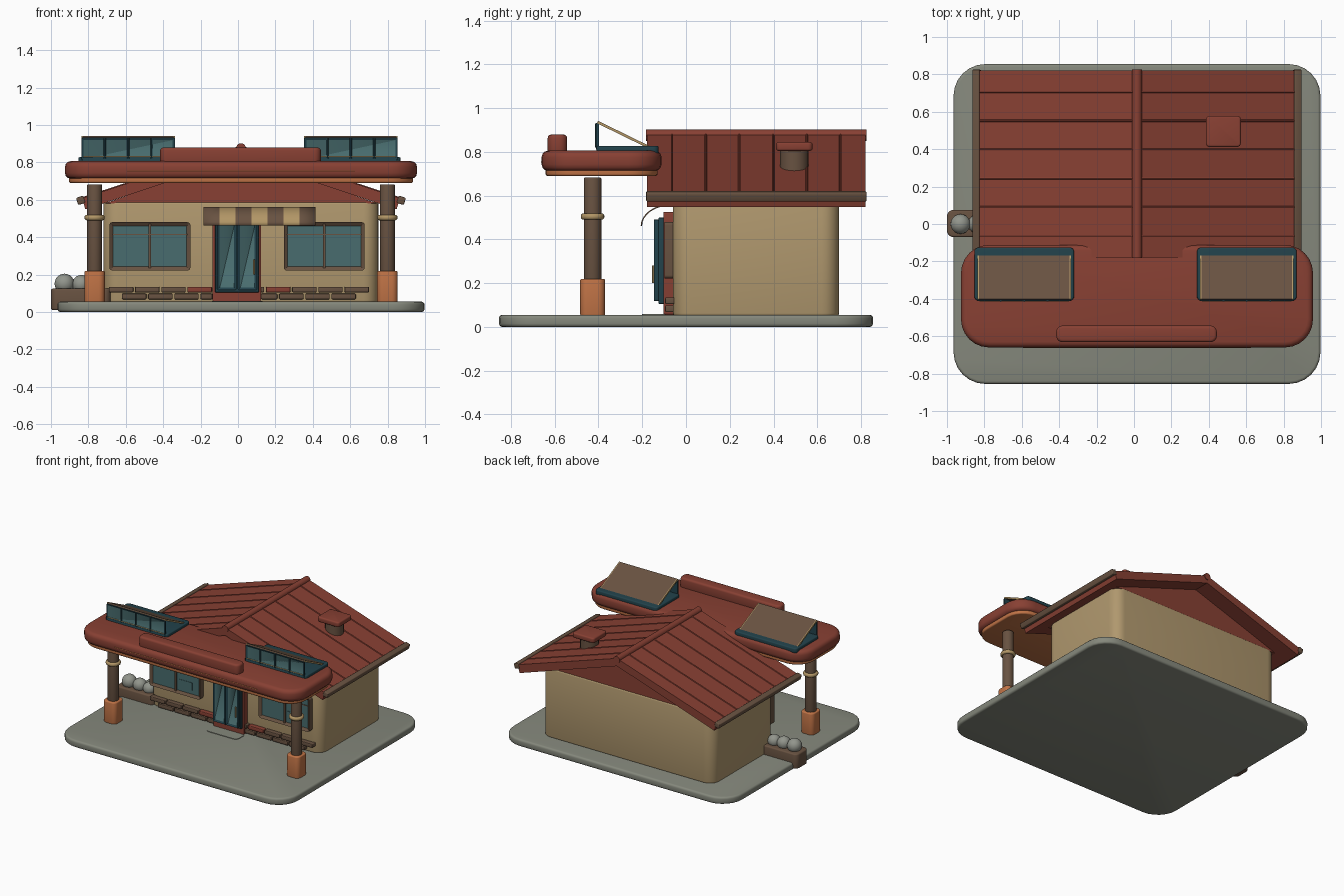
import bpy, bmesh, math
from mathutils import Matrix, Vector

cube = bpy.data.objects.get("Cube")
if cube:
    bpy.data.objects.remove(cube, do_unlink=True)

CX = 0.016                        # middle of the building
RIDGE, SLOPE, THICK = 0.885, 0.325, 0.06
ROOF_Y = (-0.178, 0.82)


def material(name, r, g, b):
    lin = [((c / 255 + 0.055) / 1.055) ** 2.4 for c in (r, g, b)] + [1]
    m = bpy.data.materials.new(name)
    m.use_nodes = True
    m.diffuse_color = lin
    bsdf = m.node_tree.nodes["Principled BSDF"]
    bsdf.inputs["Base Color"].default_value = lin
    bsdf.inputs["Roughness"].default_value = 0.8
    return m


RED = material("roof red", 136, 64, 51)
WALL = material("plaster tan", 176, 152, 110)
BROWN = material("wood brown", 104, 82, 65)
ORANGE = material("terracotta orange", 192, 115, 70)
GREY = material("concrete grey", 133, 136, 124)
GLASS = material("glass teal", 72, 108, 110)
DARK = material("frame dark teal", 34, 66, 75)
TRIM = material("trim tan", 178, 150, 102)
STONE = material("stone grey", 146, 149, 140)


def finish(name, bm, *mats):
    bmesh.ops.recalc_face_normals(bm, faces=bm.faces)
    me = bpy.data.meshes.new(name)
    bm.to_mesh(me)
    bm.free()
    for m in mats:
        me.materials.append(m)
    me.polygons.foreach_set("use_smooth", [True] * len(me.polygons))
    me.set_sharp_from_angle(angle=math.radians(35))
    ob = bpy.data.objects.new(name, me)
    bpy.context.collection.objects.link(ob)
    return ob


def bevel_sharp(bm, width, segments):
    edges = [e for e in bm.edges if e.calc_face_angle(0) > 0.8]
    bmesh.ops.bevel(bm, geom=edges, offset=width, segments=segments, profile=0.5, affect='EDGES')


def block(xs, ys, zs, corner=0, edge=0, axis=2):
    """Box between limits; corner rounds edges along axis, edge softens the rims."""
    bm = bmesh.new()
    bmesh.ops.create_cube(bm, size=1)
    for v in bm.verts:
        for i, (lo, hi) in enumerate((xs, ys, zs)):
            v.co[i] = lo if v.co[i] < 0 else hi
    if corner:
        along = [e for e in bm.edges
                 if abs((e.verts[0].co - e.verts[1].co).normalized()[axis]) > 0.9]
        bmesh.ops.bevel(bm, geom=along, offset=corner, segments=6, profile=0.5, affect='EDGES')
    if edge:
        bevel_sharp(bm, edge, 3)
    return bm


def box(name, mat, xs, ys, zs, **kw):
    return finish(name, block(xs, ys, zs, **kw), mat)


def glazed(name, frame, pane, xs, ys, zs, rim, depth, corner=0.015):
    """Framed pane: the front face is inset, pushed back and coloured as glass."""
    bm = block(xs, ys, zs, corner=corner, axis=1)
    bm.normal_update()
    front = min(bm.faces, key=lambda f: f.normal.y * f.calc_area())
    bmesh.ops.inset_individual(bm, faces=[front], thickness=rim)
    front.material_index = 1
    bmesh.ops.translate(bm, verts=front.verts, vec=(0, depth, 0))
    return finish(name, bm, frame, pane)


def rod(name, mat, a, b, r, edge=0, sides=20):
    a, b = Vector(a), Vector(b)
    bm = bmesh.new()
    bmesh.ops.create_cone(bm, cap_ends=True, segments=sides, radius1=r, radius2=r, depth=(b - a).length)
    if edge:
        bevel_sharp(bm, edge, 3)
    turn = Vector((0, 0, 1)).rotation_difference(b - a).to_matrix().to_4x4()
    bm.transform(Matrix.Translation((a + b) / 2) @ turn)
    return finish(name, bm, mat)


def prism(name, mat, profile, y0, y1):
    """Extrude an x-z outline along y."""
    bm = bmesh.new()
    face = bm.faces.new([bm.verts.new((x, y0, z)) for x, z in profile])
    new = bmesh.ops.extrude_face_region(bm, geom=[face])["geom"]
    moved = [v for v in new if isinstance(v, bmesh.types.BMVert)]
    bmesh.ops.translate(bm, verts=moved, vec=(0, y1 - y0, 0))
    return finish(name, bm, mat)


def roof_z(dx):
    return RIDGE - SLOPE * abs(dx)


# Ground slab, walls and doormat
box("ground_slab", GREY, (CX - 0.981, CX + 0.981), (-0.855, 0.855), (0, 0.055), corner=0.17, edge=0.015)
box("walls", WALL, (CX - 0.735, CX + 0.735), (-0.06, 0.7), (0.05, 0.588), corner=0.08, edge=0.012)
box("doormat", GREY, (-0.14, 0.13), (-0.2, -0.09), (0.05, 0.059), corner=0.03)

# Gabled roof
prism("gable_infill", RED, [(CX - 0.73, 0.58), (CX + 0.73, 0.58), (CX, RIDGE - THICK + 0.01)], -0.055, 0.695)
for side, label in ((-1, "right"), (1, "left")):
    ex = 0.85
    prism(f"roof_slope_{label}", RED,
          [(CX, RIDGE), (CX + side * ex, roof_z(ex)),
           (CX + side * (ex - 0.018), roof_z(ex) - THICK), (CX, RIDGE - THICK)], *ROOF_Y)
    gutter = box(f"eave_board_{label}", BROWN, (-0.02, 0.02), (-0.182, 0.825), (-0.02, 0.02), edge=0.006)
    gutter.location = (CX + side * 0.857, 0, 0.597)
    gutter.rotation_euler.y = side * math.atan(SLOPE)
    for i in range(6):
        y = -0.064 + i * 0.154
        rod(f"roof_seam_{label}_{i + 1}", RED, (CX, y, RIDGE - 0.001),
            (CX + side * 0.84, y, roof_z(0.84) - 0.001), 0.006, sides=8)
rod("ridge_cap", RED, (CX, -0.182, 0.876), (CX, 0.825, 0.876), 0.026)

# Roof vent
rod("vent_body", BROWN, (0.478, 0.495, 0.64), (0.478, 0.495, 0.81), 0.065)
box("vent_cap", RED, (0.385, 0.571), (0.412, 0.578), (0.805, 0.845), corner=0.02, edge=0.01)

# Front canopy
box("canopy", RED, (CX - 0.941, CX + 0.941), (-0.66, -0.112), (0.713, 0.806), corner=0.15, edge=0.03)
box("canopy_soffit", ORANGE, (CX - 0.92, CX + 0.92), (-0.642, -0.13), (0.69, 0.73), corner=0.14, edge=0.01)
box("canopy_parapet", RED, (-0.416, 0.443), (-0.632, -0.543), (0.79, 0.879), corner=0.035, edge=0.015)
rod("canopy_trim_line", ORANGE, (CX - 0.61, -0.66, 0.754), (CX + 0.61, -0.66, 0.754), 0.003, sides=8)

for side, label in ((-1, "right"), (1, "left")):
    # Posts
    px, py = CX + side * 0.783, -0.427
    box(f"post_base_{label}", ORANGE, (px - 0.055, px + 0.055), (py - 0.057, py + 0.057),
        (0.05, 0.22), corner=0.032, edge=0.008)
    rod(f"post_{label}", BROWN, (px, py, 0.2), (px, py, 0.683), 0.04, edge=0.006)
    rod(f"post_ring_{label}", TRIM, (px, py, 0.49), (px, py, 0.519), 0.054, edge=0.012)

    # Rooftop skylights: kerb, upright glazing and sloping panel
    sx = CX + side * 0.595 - 0.008
    box(f"skylight_kerb_{label}", DARK, (sx - 0.267, sx + 0.267), (-0.41, -0.125), (0.79, 0.828),
        corner=0.025, edge=0.008)
    glazed(f"skylight_window_{label}", DARK, GLASS, (sx - 0.25, sx + 0.25), (-0.412, -0.398),
           (0.81, 0.932), 0.012, 0.005, corner=0.006)
    for i in range(-1, 2):
        rod(f"skylight_mullion_{label}_{i + 2}", DARK, (sx + i * 0.125, -0.41, 0.82),
            (sx + i * 0.125, -0.41, 0.93), 0.006, sides=8)
    rod(f"skylight_sill_{label}", TRIM, (sx - 0.24, -0.412, 0.831), (sx + 0.24, -0.412, 0.831), 0.003, sides=8)
    tilt = math.atan2(0.115, 0.235)
    for part, mat, lo, hi in (("panel", BROWN, -0.243, 0.243), ("edge_a", TRIM, -0.25, -0.243),
                              ("edge_b", TRIM, 0.243, 0.25)):
        panel = box(f"skylight_{part}_{label}", mat, (lo, hi), (0, 0.262), (-0.012, 0))
        panel.location = (sx, -0.402, 0.942)
        panel.rotation_euler.x = -tilt

    # Front windows
    wx = side * 0.466 - 0.005
    glazed(f"window_{label}", BROWN, GLASS, (wx - 0.216, wx + 0.216), (-0.098, -0.05), (0.222, 0.48), 0.02, 0.014)
    box(f"window_mullion_{label}", BROWN, (wx - 0.007, wx + 0.007), (-0.093, -0.08), (0.235, 0.47))
    box(f"window_rail_{label}", BROWN, (wx - 0.2, wx + 0.2), (-0.088, -0.08), (0.412, 0.418))
    box(f"window_pane_detail_{label}", GLASS, (wx + 0.02, wx + 0.14), (-0.087, -0.08), (0.27, 0.33))

# Double door with surround
box("door_surround", RED, (-0.136, 0.122), (-0.103, -0.05), (0.055, 0.525), corner=0.01, axis=1)
box("door_frame", DARK, (-0.122, 0.112), (-0.126, -0.09), (0.105, 0.5), edge=0.004)
for i, x in enumerate((-0.06, 0.05)):
    glazed(f"door_leaf_{i + 1}", DARK, GLASS, (x - 0.052, x + 0.052), (-0.147, -0.12), (0.118, 0.49), 0.014, 0.008, 0.008)
rod("door_handle", TRIM, (0.085, -0.15, 0.2), (0.085, -0.15, 0.28), 0.005, sides=8)

# Striped curved awning
bm = bmesh.new()
STRIPES, STEPS = 7, 8
rows = []
for j in range(STEPS + 1):
    a = math.pi / 2 * j / STEPS
    y, z = -0.065 - 0.142 * math.sin(a), 0.462 + 0.1 * math.cos(a)
    rows.append([bm.verts.new((-0.185 + 0.6 * i / STRIPES, y, z)) for i in range(STRIPES + 1)])
for j in range(STEPS):
    for i in range(STRIPES):
        f = bm.faces.new((rows[j][i], rows[j][i + 1], rows[j + 1][i + 1], rows[j + 1][i]))
        f.material_index = i % 2
awning = finish("awning", bm, BROWN, TRIM)
awning.modifiers.new("thickness", 'SOLIDIFY').thickness = 0.006

# Two staggered brick courses, broken by the door
for course, (x0, count, z) in enumerate(((-0.69, 10, 0.12), (-0.62, 9, 0.083))):
    for i in range(count):
        lo, hi = x0 + i * 0.14, x0 + i * 0.14 + 0.13
        if lo < -0.13 < hi:
            hi = -0.137
        if lo < 0.12 < hi:
            lo = 0.123
        if (lo + hi) / 2 > -0.13 and (lo + hi) / 2 < 0.12:
            continue
        accent = course == 0 and i in (3, 6)
        box(f"brick_{course + 1}_{i + 1}", RED if accent else BROWN, (lo, hi), (-0.095, -0.05),
            (z - 0.015, z + 0.015), edge=0.005)

# Side planter with round stones
box("planter", BROWN, (-1.0, -0.68), (-0.07, 0.075), (0.01, 0.125), corner=0.035, edge=0.01)
for i, x in enumerate((-0.928, -0.838, -0.755)):
    bm = bmesh.new()
    bmesh.ops.create_icosphere(bm, subdivisions=3, radius=0.053 - 0.003 * i)
    bmesh.ops.translate(bm, verts=bm.verts, vec=(x, 0, 0.152 - 0.004 * i))
    finish(f"planter_stone_{i + 1}", bm, STONE)
